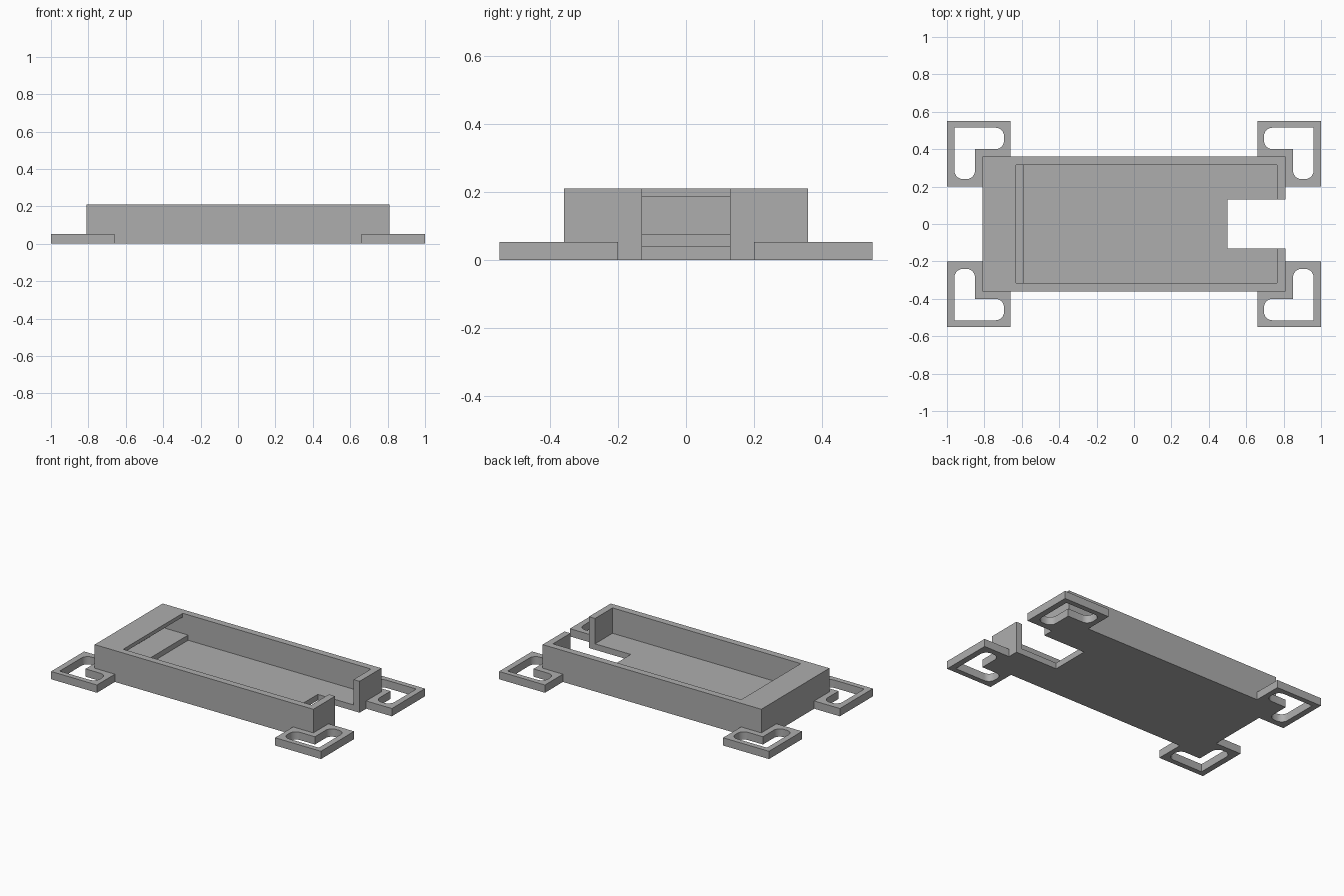
import bpy
import bmesh
from math import radians, sin, cos, pi
from mathutils import Vector

if "Cube" in bpy.data.objects:
    bpy.data.objects.remove(bpy.data.objects["Cube"])

grey = bpy.data.materials.new("plain grey")
grey.use_nodes = True
colour = (0.42, 0.42, 0.42, 1)
grey.diffuse_color = colour
grey.node_tree.nodes["Principled BSDF"].inputs["Base Color"].default_value = colour


def prism(name, points, direction):
    """Extrude a flat 3D outline along a direction into a closed solid."""
    bm = bmesh.new()
    face = bm.faces.new([bm.verts.new(p) for p in points])
    extruded = bmesh.ops.extrude_face_region(bm, geom=[face])["geom"]
    verts = [v for v in extruded if isinstance(v, bmesh.types.BMVert)]
    bmesh.ops.translate(bm, verts=verts, vec=direction)
    bmesh.ops.recalc_face_normals(bm, faces=bm.faces)
    mesh = bpy.data.meshes.new(name)
    bm.to_mesh(mesh)
    bm.free()
    mesh.materials.append(grey)
    obj = bpy.data.objects.new(name, mesh)
    bpy.context.collection.objects.link(obj)
    return obj


def activate(obj):
    bpy.ops.object.select_all(action="DESELECT")
    obj.select_set(True)
    bpy.context.view_layer.objects.active = obj


def cut(obj, cutter):
    """Subtract a cutter and discard it."""
    activate(obj)
    mod = obj.modifiers.new("cut", "BOOLEAN")
    mod.operation = "DIFFERENCE"
    mod.solver = "EXACT"
    mod.object = cutter
    bpy.ops.object.modifier_apply(modifier=mod.name)
    bpy.data.objects.remove(cutter)


def rectangle(x0, x1, y0, y1, z):
    return [(x0, y0, z), (x1, y0, z), (x1, y1, z), (x0, y1, z)]


def arc(cx, cy, r, start):
    """Quarter circle, counter-clockwise from a start angle in degrees."""
    angles = [radians(start) + pi / 2 * i / 6 for i in range(7)]
    return [(cx + r * cos(a), cy + r * sin(a)) for a in angles]


# Tray: a solid block hollowed by one stepped side profile, leaving
# an overhanging lip and a low step at the closed end
LENGTH, WIDTH, HEIGHT = 0.81, 0.36, 0.21
INNER_X, INNER_Y, FLOOR = 0.765, 0.315, 0.04
tray = prism("tray", rectangle(-LENGTH, LENGTH, -WIDTH, WIDTH, 0), (0, 0, HEIGHT))

hollow = [(-INNER_X, 0.075), (-0.59, 0.075), (-0.59, FLOOR), (INNER_X, FLOOR),
          (INNER_X, 0.3), (-0.63, 0.3), (-0.63, 0.185), (-INNER_X, 0.185)]
cut(tray, prism("hollow_cutter", [(x, -INNER_Y, z) for x, z in hollow],
                (0, 2 * INNER_Y, 0)))

# Notch through the open end
cut(tray, prism("notch_cutter", rectangle(0.5, 0.9, -0.13, 0.13, -0.1), (0, 0, 0.5)))

# Corner loops: L-shaped brackets with an L-shaped slot
bracket = [(0.66, WIDTH), (LENGTH, WIDTH), (LENGTH, 0.2), (1, 0.2), (1, 0.55), (0.66, 0.55)]
R = 0.045
slot = ([(0.85, 0.4)]
        + arc(0.85 + R, 0.24 + R, R, 180) + arc(0.96 - R, 0.24 + R, R, 270)
        + [(0.96, 0.515)]
        + arc(0.695 + R, 0.515 - R, R, 90) + arc(0.695 + R, 0.4 + R, R, 180))

for sx, x_name in ((1, "left"), (-1, "right")):
    for sy, y_name in ((1, "back"), (-1, "front")):
        loop = prism(f"{y_name}_{x_name}_corner_loop",
                     [(sx * x, sy * y, 0) for x, y in bracket], (0, 0, 0.052))
        cut(loop, prism("slot_cutter",
                        [(sx * x, sy * y, -0.1) for x, y in slot], (0, 0, 0.3)))
        activate(loop)
        bpy.ops.object.shade_smooth_by_angle(angle=radians(30))
